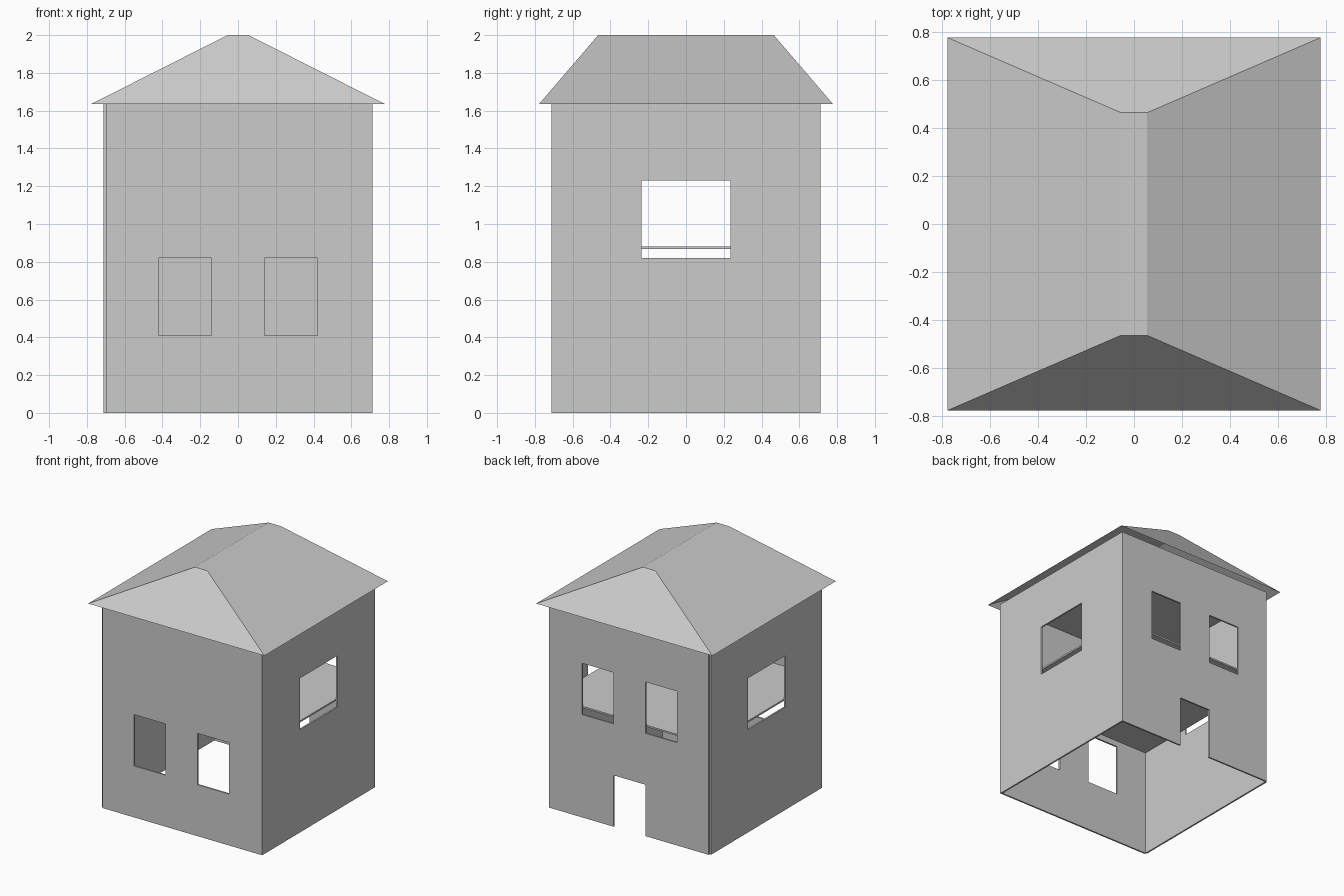
import bpy
import bmesh
from math import radians

if "Cube" in bpy.data.objects:
    bpy.data.objects.remove(bpy.data.objects["Cube"], do_unlink=True)

HALF = 0.712       # outer half width of the walls
THICK = 0.013      # wall thickness
INNER = HALF - THICK
EAVE = 1.635       # wall top and eave height

grey = bpy.data.materials.new("plain_grey")
grey.use_nodes = True
grey.diffuse_color = (0.6, 0.6, 0.6, 1)
grey.node_tree.nodes["Principled BSDF"].inputs["Base Color"].default_value = (0.6, 0.6, 0.6, 1)


def finish(name, bm):
    mesh = bpy.data.meshes.new(name)
    bm.to_mesh(mesh)
    bm.free()
    mesh.materials.append(grey)
    obj = bpy.data.objects.new(name, mesh)
    bpy.context.collection.objects.link(obj)
    return obj


def wall(name, half_span, turn, holes):
    """Panel facing -y with rectangular holes (x0, x1, z0, z1), turned about z."""
    xs = sorted({-half_span, half_span} | {x for h in holes for x in h[:2]})
    zs = sorted({0, EAVE} | {z for h in holes for z in h[2:]})
    bm = bmesh.new()
    for x0, x1 in zip(xs, xs[1:]):
        for z0, z1 in zip(zs, zs[1:]):
            cx, cz = (x0 + x1) / 2, (z0 + z1) / 2
            if any(h[0] < cx < h[1] and h[2] < cz < h[3] for h in holes):
                continue
            corners = [(x0, z0), (x1, z0), (x1, z1), (x0, z1)]
            bm.faces.new([bm.verts.new((x, -HALF, z)) for x, z in corners])
    bmesh.ops.remove_doubles(bm, verts=bm.verts, dist=0.0001)
    obj = finish(name, bm)
    obj.rotation_euler.z = radians(turn)
    solid = obj.modifiers.new("thickness", 'SOLIDIFY')
    solid.thickness = THICK
    solid.offset = -1


def plate(name, z0, z1):
    bm = bmesh.new()
    bmesh.ops.create_cube(bm, size=1)
    for v in bm.verts:
        v.co.x *= 2 * INNER
        v.co.y *= 2 * INNER
        v.co.z = z1 if v.co.z > 0 else z0
    finish(name, bm)


# Walls with window and door openings
def window_pair(z0, z1):
    return [(-0.42, -0.14, z0, z1), (0.14, 0.42, z0, z1)]


side_window = [(-0.235, 0.235, 0.82, 1.23)]
wall("front_wall", INNER, 0, window_pair(0.41, 0.82))
wall("back_wall", INNER, 180, window_pair(0.82, 1.23) + [(-0.14, 0.14, 0, 0.41)])
wall("right_side_wall", HALF, 90, side_window)
wall("left_side_wall", INNER, -90, side_window)

# Upper floor and ceiling
plate("upper_floor", 0.867, 0.88)
plate("ceiling", EAVE - THICK, EAVE)

# Hipped roof shell with a narrow flat ridge, open underneath
bm = bmesh.new()
signs = [(-1, -1), (1, -1), (1, 1), (-1, 1)]
eaves = [bm.verts.new((0.778 * x, 0.778 * y, EAVE)) for x, y in signs]
ridge = [bm.verts.new((0.055 * x, 0.465 * y, 2)) for x, y in signs]
for i in range(4):
    j = (i + 1) % 4
    bm.faces.new([eaves[i], eaves[j], ridge[j], ridge[i]])
bm.faces.new(ridge)
finish("roof", bm)
